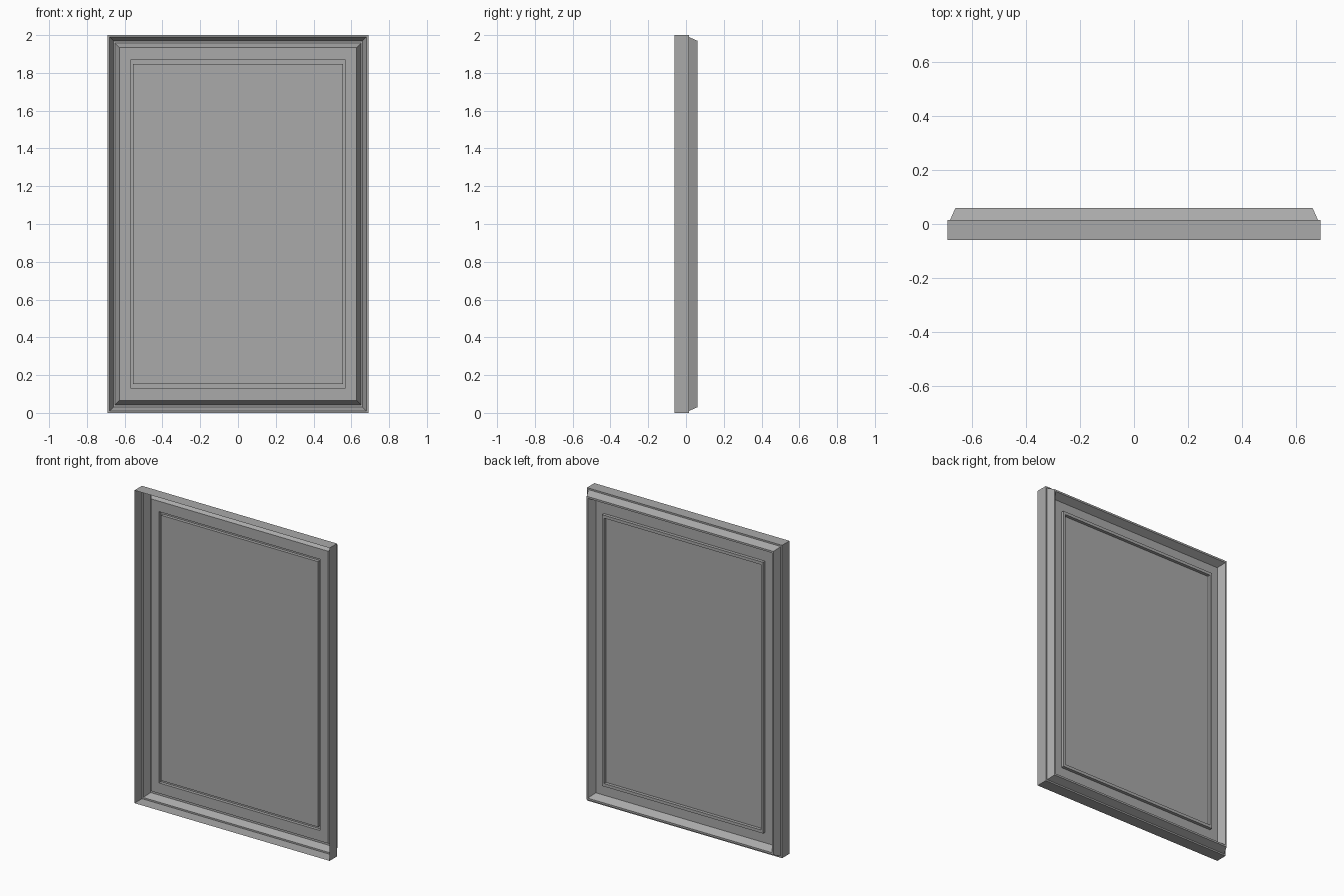
import bpy
import bmesh

cube = bpy.data.objects.get("Cube")
if cube:
    bpy.data.objects.remove(cube, do_unlink=True)

# Single plain grey paint
grey = bpy.data.materials.new("plain_grey")
grey.use_nodes = True
colour = (0.4, 0.4, 0.4, 1.0)
grey.diffuse_color = colour
grey.node_tree.nodes["Principled BSDF"].inputs["Base Color"].default_value = colour

HALF_WIDTH, HALF_HEIGHT = 0.69, 1.0
RIM, SEAT, RIDGE, BEAD = -0.06, 0.015, 0.06, 0.035

# Pressed sheet section from the rim inwards: side inset, top inset, depth
SECTION = [
    (0.0, 0.0, RIM),         # flange
    (0.0, 0.0, SEAT),
    (0.01, 0.01, SEAT),      # sloped ridge
    (0.03, 0.03, RIDGE),
    (0.038, 0.042, RIDGE),
    (0.063, 0.066, SEAT),    # flat border
    (0.12, 0.133, SEAT),     # narrow bead
    (0.12, 0.133, BEAD),
    (0.135, 0.152, BEAD),
    (0.135, 0.152, SEAT),    # centre panel
]


def rectangle(bm, side, top, depth):
    w, h = HALF_WIDTH - side, HALF_HEIGHT - top
    return [bm.verts.new((sx * w, depth, HALF_HEIGHT + sz * h))
            for sx, sz in ((-1, -1), (1, -1), (1, 1), (-1, 1))]


# Nested rectangles bridged into the panel, then closed in the middle
bm = bmesh.new()
rings = [rectangle(bm, *row) for row in SECTION]
for outer, inner in zip(rings, rings[1:]):
    for i in range(4):
        j = (i + 1) % 4
        bm.faces.new((outer[i], outer[j], inner[j], inner[i]))
bm.faces.new(rings[-1])

mesh = bpy.data.meshes.new("pressed_panel")
bm.to_mesh(mesh)
bm.free()
mesh.materials.append(grey)
panel = bpy.data.objects.new("pressed_panel", mesh)
bpy.context.collection.objects.link(panel)
